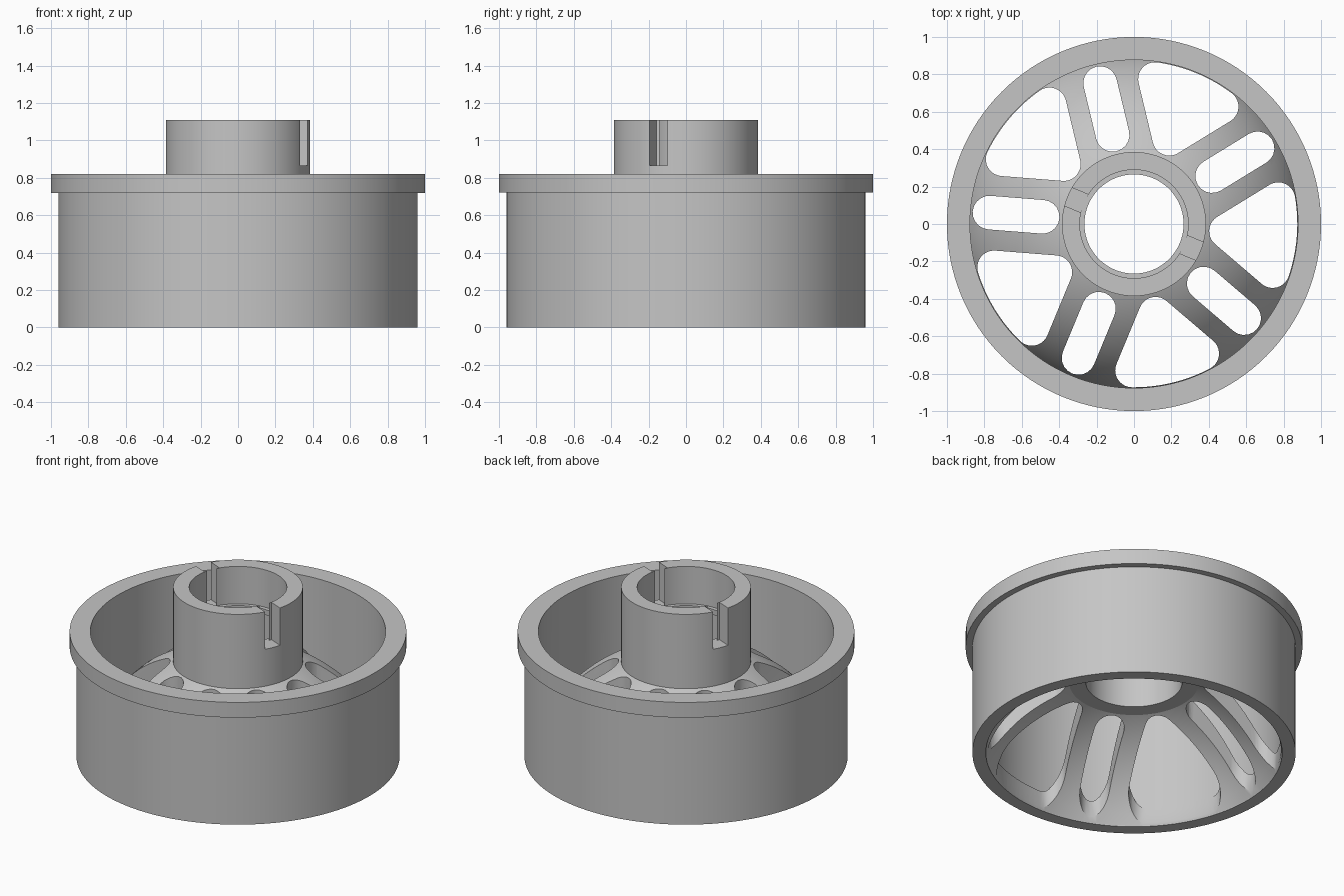
import bpy, bmesh
from math import sin, cos, asin, sqrt, radians, pi

cube = bpy.data.objects.get("Cube")
if cube:
    bpy.data.objects.remove(cube)

grey = bpy.data.materials.new("plain grey")
grey.use_nodes = True
GREY = (0.56, 0.56, 0.56, 1)
grey.diffuse_color = GREY
grey.node_tree.nodes["Principled BSDF"].inputs["Base Color"].default_value = GREY


def make_object(name, bm):
    bmesh.ops.recalc_face_normals(bm, faces=bm.faces[:])
    mesh = bpy.data.meshes.new(name)
    bm.to_mesh(mesh)
    bm.free()
    mesh.materials.append(grey)
    obj = bpy.data.objects.new(name, mesh)
    bpy.context.scene.collection.objects.link(obj)
    return obj


def revolve(name, profile, steps=128):
    """Turn a closed (radius, height) profile around z."""
    bm = bmesh.new()
    rings = []
    for i in range(steps):
        a = 2 * pi * i / steps
        rings.append([bm.verts.new((r * cos(a), r * sin(a), z)) for r, z in profile])
    n = len(profile)
    for i in range(steps):
        here, there = rings[i], rings[(i + 1) % steps]
        for j in range(n):
            k = (j + 1) % n
            bm.faces.new((here[j], there[j], there[k], here[k]))
    return make_object(name, bm)


def add_prism(bm, outline, turn, z0, z1):
    """Add an upright prism with its outline turned around z."""
    c, s = cos(turn), sin(turn)
    low, high = [[bm.verts.new((x * c - y * s, x * s + y * c, z)) for x, y in outline]
                 for z in (z0, z1)]
    n = len(outline)
    bm.faces.new(low[::-1])
    bm.faces.new(high)
    for i in range(n):
        j = (i + 1) % n
        bm.faces.new((low[i], low[j], high[j], high[i]))


def arc(cx, cy, r, a0, a1, n=10):
    return [(cx + r * cos(a0 + (a1 - a0) * i / n), cy + r * sin(a0 + (a1 - a0) * i / n))
            for i in range(n + 1)]


def cut(obj, bm):
    """Subtract the cutter shapes from the object."""
    cutter = make_object("cutter", bm)
    cutter.hide_render = True
    mod = obj.modifiers.new("cut", "BOOLEAN")
    mod.operation = "DIFFERENCE"
    mod.solver = "EXACT"
    mod.object = cutter
    graph = bpy.context.evaluated_depsgraph_get()
    mesh = bpy.data.meshes.new_from_object(obj.evaluated_get(graph))
    obj.modifiers.clear()
    obj.data = mesh
    bpy.data.objects.remove(cutter)


# Rim: straight shell with a flange on top
rim = revolve("rim", [(0.88, 0), (0.96, 0), (0.96, 0.72), (1, 0.72), (1, 0.82), (0.877, 0.82)])

# Hub: collar with a narrow lip in the bore
hub = revolve("hub", [(0.286, 0.48), (0.385, 0.48), (0.385, 1.11), (0.29, 1.11),
                      (0.29, 0.865), (0.265, 0.865), (0.265, 0.83), (0.286, 0.82)])

# Two opposite notches in the top of the collar
bm = bmesh.new()
notch = [(0.288, -0.052), (0.45, -0.052), (0.45, 0.052), (0.288, 0.052)]
for side in (0, pi):
    add_prism(bm, notch, radians(-22.5) + side, 0.865, 1.3)
cut(hub, bm)


# Domed spoke plate between hub and rim
def sphere_line(r0, r1, centre, radius, n=16):
    rs = [r0 + (r1 - r0) * i / n for i in range(n + 1)]
    return [(r, centre + sqrt(radius ** 2 - r * r)) for r in rs]


under = sphere_line(0.33, 0.88, -0.412, 0.974)
top = sphere_line(0.91, 0.33, -0.242, 0.947)
spokes = revolve("spokes", under + [(0.91, under[-1][1])] + top)

# Five rounded slots and five wide windows leave paired spokes
R = 0.09
INNER, OUTER = 0.49, 0.775
slot = arc(OUTER, 0, R, -pi / 2, pi / 2) + arc(INNER, 0, R, pi / 2, 3 * pi / 2)
half = pi / 5
edge = 0.29
reach = 0.783
a = half - asin(edge / reach)
cx, cy = reach * cos(a), reach * sin(a)
normal = half + pi / 2
window = (arc(0, 0, reach + R, -a, a, 14)[1:-1]
          + arc(cx, cy, R, a, normal)
          + arc(edge / sin(half), 0, R, normal, 2 * pi - normal)
          + arc(cx, -cy, R, 2 * pi - normal, 2 * pi - a))
bm = bmesh.new()
for i in range(5):
    turn = radians(31.5 + 72 * i)
    add_prism(bm, slot, turn, -0.3, 1)
    add_prism(bm, window, turn + half, -0.3, 1)
cut(spokes, bm)

# Smooth round walls, keep sharp edges
bpy.ops.object.select_all(action="DESELECT")
for obj in (rim, hub, spokes):
    obj.select_set(True)
bpy.context.view_layer.objects.active = rim
bpy.ops.object.shade_smooth_by_angle(angle=radians(30))
